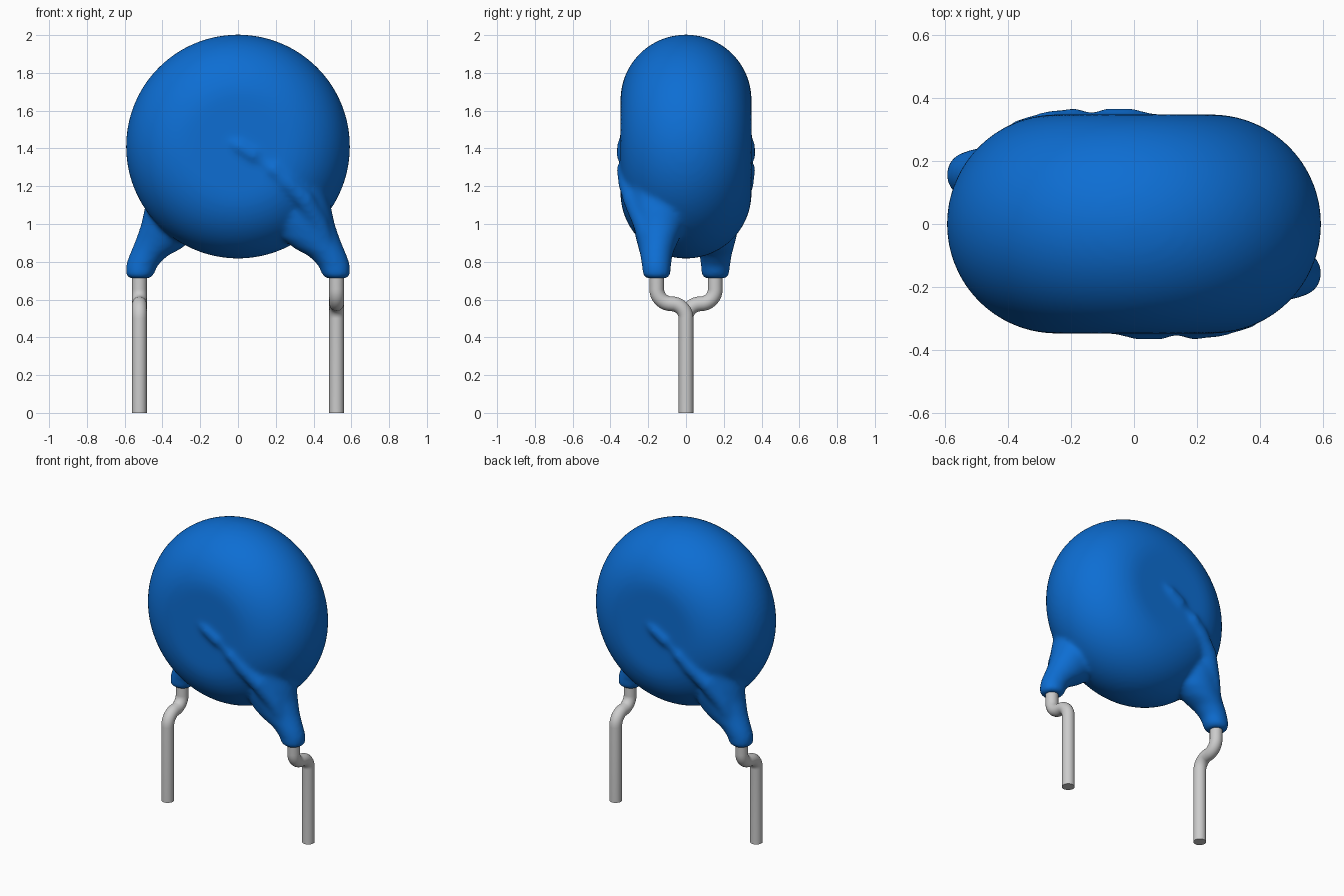
import bpy, bmesh, math
from mathutils import Vector

if "Cube" in bpy.data.objects:
    bpy.data.objects.remove(bpy.data.objects["Cube"])


def material(name, color, roughness):
    m = bpy.data.materials.new(name)
    m.use_nodes = True
    m.diffuse_color = color
    bsdf = m.node_tree.nodes["Principled BSDF"]
    bsdf.inputs["Base Color"].default_value = color
    bsdf.inputs["Roughness"].default_value = roughness
    return m


BLUE = material("blue coating", (0.004, 0.155, 0.65, 1), 0.5)
METAL = material("tinned wire", (0.6, 0.6, 0.6, 1), 0.5)


def loft(bm, rings):
    """Skin a list of closed rings of points and cap both ends."""
    loops = [[bm.verts.new(p) for p in ring] for ring in rings]
    n = len(loops[0])
    faces = [bm.faces.new(loops[0][::-1]), bm.faces.new(loops[-1])]
    for a, b in zip(loops, loops[1:]):
        for i in range(n):
            j = (i + 1) % n
            faces.append(bm.faces.new((a[i], a[j], b[j], b[i])))
    bmesh.ops.recalc_face_normals(bm, faces=faces)


def tube(bm, path, radii, n=24):
    """Round tube along a path, square to its direction."""
    pts = [Vector(p) for p in path]
    rings = []
    for k, (p, r) in enumerate(zip(pts, radii)):
        t = (pts[min(k + 1, len(pts) - 1)] - pts[max(k - 1, 0)]).normalized()
        u = t.cross(Vector((1, 0.0, 0.0)) if abs(t.x) < 0.8 else Vector((0, 1, 0))).normalized()
        v = t.cross(u)
        rings.append([p + r * (math.cos(a) * u + math.sin(a) * v)
                      for a in (2 * math.pi * i / n for i in range(n))])
    loft(bm, rings)


def finish(bm, name, mat):
    me = bpy.data.meshes.new(name)
    bm.to_mesh(me)
    bm.free()
    me.materials.append(mat)
    ob = bpy.data.objects.new(name, me)
    bpy.context.collection.objects.link(ob)
    bpy.ops.object.select_all(action='DESELECT')
    ob.select_set(True)
    bpy.context.view_layer.objects.active = ob
    return ob


# Disc: flat faces with a fully rounded rim, turned about the y axis
CZ, HALF, FLAT = 1.41, 0.347, 0.246
bm = bmesh.new()
rings = []
for k in range(33):
    a = -math.pi / 2 + math.pi * k / 32
    r, y = FLAT + HALF * math.cos(a), HALF * math.sin(a)
    rings.append([(r * math.cos(b), y, CZ + r * math.sin(b))
                  for b in (2 * math.pi * i / 96 for i in range(96))])
loft(bm, rings)

# Flared coating sleeves: z, x range, y range of each oval section
SLEEVE = [
    (0.712, 0.465, 0.575, -0.210, -0.100),
    (0.728, 0.447, 0.595, -0.229, -0.081),
    (0.78, 0.425, 0.594, -0.234, -0.079),
    (0.83, 0.375, 0.578, -0.242, -0.072),
    (0.87, 0.300, 0.561, -0.252, -0.058),
    (0.92, 0.235, 0.540, -0.265, -0.035),
    (1.00, 0.200, 0.512, -0.282, 0.000),
    (1.08, 0.200, 0.495, -0.295, 0.020),
    (1.20, 0.200, 0.460, -0.300, 0.000),
]
# Ridge of the buried wire over the disc face
RIDGE = [(0.475, -0.185, 0.86), (0.425, -0.225, 1.0), (0.35, -0.28, 1.13),
         (0.26, -0.306, 1.22), (0.18, -0.313, 1.295), (0.09, -0.313, 1.36),
         (0.0, -0.313, 1.415), (-0.07, -0.305, 1.45)]
for s in (1, -1):
    rings = []
    for z, x0, x1, y0, y1 in SLEEVE:
        cx, cy, rx, ry = (x0 + x1) / 2, (y0 + y1) / 2, (x1 - x0) / 2, (y1 - y0) / 2
        rings.append([(s * (cx + rx * math.cos(a)), s * (cy + ry * math.sin(a)), z)
                      for a in (2 * math.pi * i / 32 for i in range(32))])
    loft(bm, rings)
    tube(bm, [(s * x, s * y, z) for x, y, z in RIDGE],
         [0.05, 0.055, 0.055, 0.055, 0.055, 0.055, 0.053, 0.04])

# Fuse the coating into one skin and soften the joins
body = finish(bm, "coated_disc_body", BLUE)
rm = body.modifiers.new("fuse", 'REMESH')
rm.mode = 'VOXEL'
rm.voxel_size = 0.013
rm.use_smooth_shade = True
sm = body.modifiers.new("soften", 'SMOOTH')
sm.factor = 0.5
sm.iterations = 14
for m in ("fuse", "soften"):
    bpy.ops.object.modifier_apply(modifier=m)
bpy.ops.object.shade_smooth()

# Wire leads: straight, an S bend towards the centre line, straight down
for s, name in ((1, "front_left_lead"), (-1, "back_right_lead")):
    B = 0.0775
    path = [(-0.155, 0.85)]
    path += [(-0.155 + B * (1 - math.cos(a)), 0.655 - B * math.sin(a))
             for a in (math.radians(d) for d in range(0, 81, 10))]
    path += [(-B * (1 - math.cos(a)), 0.50 + B * math.sin(a))
             for a in (math.radians(d) for d in range(80, -1, -10))]
    path += [(0, 0.0)]
    bm = bmesh.new()
    tube(bm, [(s * 0.522, s * y, z) for y, z in path], [0.039] * len(path))
    finish(bm, name, METAL)
    bpy.ops.object.shade_smooth_by_angle(angle=math.radians(40))
